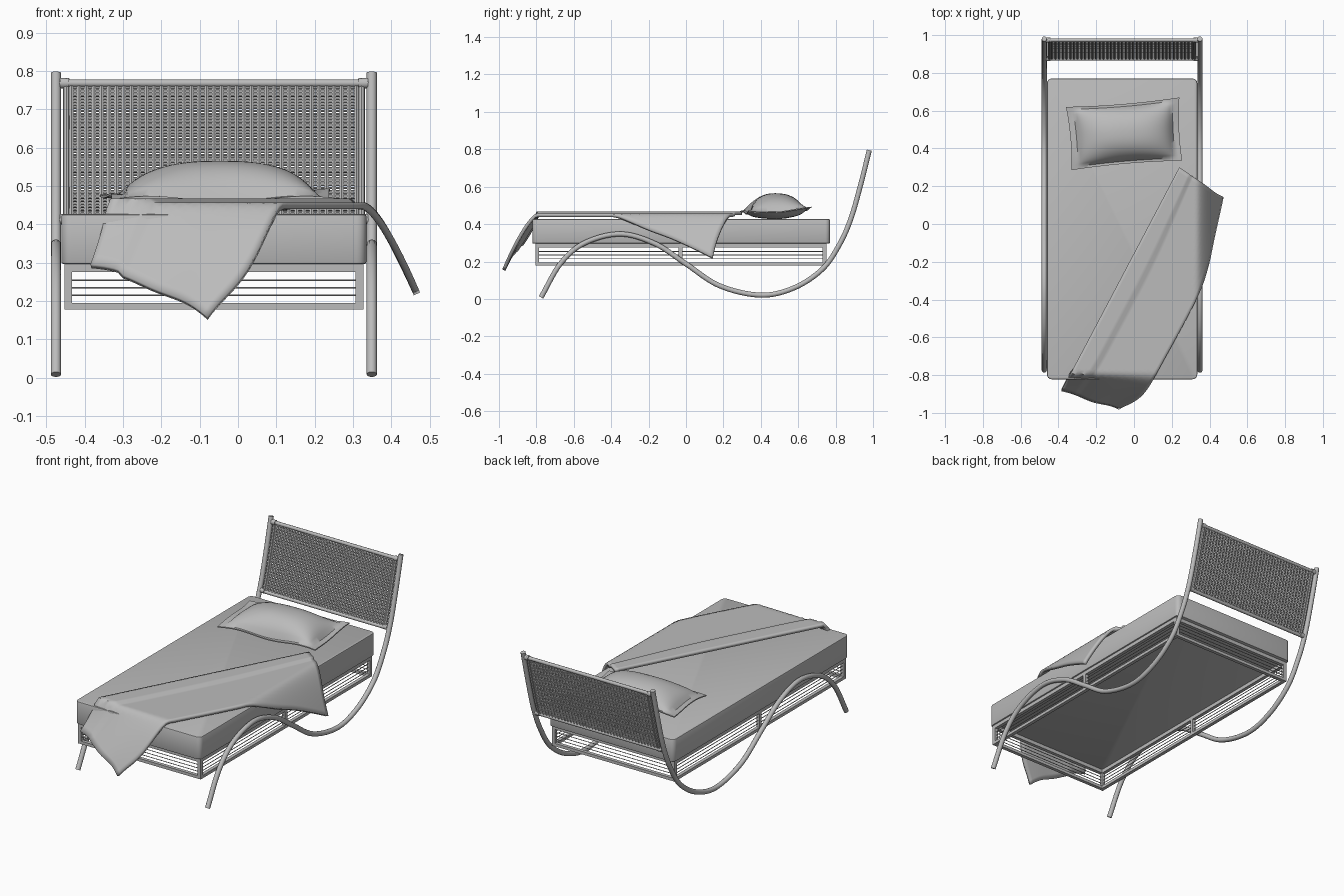
import bpy, bmesh, math
from mathutils import Vector

cube = bpy.data.objects.get("Cube")
if cube:
    bpy.data.objects.remove(cube, do_unlink=True)

grey = bpy.data.materials.new("plain grey")
grey.use_nodes = True
GREY = (0.5, 0.5, 0.5, 1)
grey.diffuse_color = GREY
grey.node_tree.nodes["Principled BSDF"].inputs["Base Color"].default_value = GREY

CX = -0.063           # centre line of the bed
HALF = 0.39           # half width of the base frame
FOOT, HEAD = -0.805, 0.75


def finish(bm, name, angle=40):
    bmesh.ops.recalc_face_normals(bm, faces=bm.faces)
    mesh = bpy.data.meshes.new(name)
    bm.to_mesh(mesh)
    bm.free()
    ob = bpy.data.objects.new(name, mesh)
    bpy.context.collection.objects.link(ob)
    mesh.materials.append(grey)
    bpy.ops.object.select_all(action='DESELECT')
    ob.select_set(True)
    bpy.context.view_layer.objects.active = ob
    bpy.ops.object.shade_smooth_by_angle(angle=math.radians(angle))
    return ob


def add_box(bm, lo, hi):
    lo, hi = Vector(lo), Vector(hi)
    verts = bmesh.ops.create_cube(bm, size=1)["verts"]
    for v in verts:
        v.co = Vector(c * s for c, s in zip(v.co, hi - lo)) + (lo + hi) / 2
    return verts


def add_rod(bm, a, b, radius, sides=8):
    a, b = Vector(a), Vector(b)
    verts = bmesh.ops.create_cone(bm, segments=sides, radius1=radius, radius2=radius,
                                  depth=(b - a).length, cap_ends=True)["verts"]
    turn = (b - a).to_track_quat('Z', 'Y')
    for v in verts:
        v.co = turn @ v.co + (a + b) / 2


def spline_at(points, t):
    """Catmull-Rom point at t from 0 to 1."""
    pts = [Vector(p) for p in points]
    pts = [2 * pts[0] - pts[1]] + pts + [2 * pts[-1] - pts[-2]]
    f = t * (len(points) - 1)
    i = min(int(f), len(points) - 2)
    f -= i
    a, b, c, d = pts[i:i + 4]
    return 0.5 * (2 * b + (c - a) * f + (2 * a - 5 * b + 4 * c - d) * f * f
                  + (3 * b - a - 3 * c + d) * f ** 3)


def add_grid(bm, nu, nv, place):
    """Sheet of quads; place(u, v) gives each point."""
    rows = [[bm.verts.new(place(i / nu, j / nv)) for j in range(nv + 1)] for i in range(nu + 1)]
    for r, s in zip(rows, rows[1:]):
        for j in range(nv):
            bm.faces.new((r[j], r[j + 1], s[j + 1], s[j]))


# Wavy side tubes, running from the front feet up to the headboard
WAVE = [(-0.775, 0.008), (-0.67, 0.19), (-0.54, 0.3), (-0.35, 0.347), (-0.165, 0.295),
        (0, 0.187), (0.18, 0.07), (0.4, 0.02), (0.58, 0.06), (0.73, 0.16),
        (0.82, 0.29), (0.882, 0.43), (0.935, 0.615), (0.98, 0.795)]
for side, name in ((-1, "right_side_tube"), (1, "left_side_tube")):
    bm = bmesh.new()
    x = CX + side * 0.412
    steps, sides = 90, 12
    rings = []
    for i in range(steps + 1):
        t = i / steps
        p = spline_at(WAVE, t)
        d = (spline_at(WAVE, min(t + 0.01, 1)) - spline_at(WAVE, max(t - 0.01, 0))).normalized()
        ring = []
        for k in range(sides):
            a = math.tau * k / sides
            c, s = 0.0135 * math.cos(a), 0.0135 * math.sin(a)
            ring.append(bm.verts.new((x + c, p.x - d.y * s, p.y + d.x * s)))
        rings.append(ring)
    for r, s in zip(rings, rings[1:]):
        for k in range(sides):
            n = (k + 1) % sides
            bm.faces.new((r[k], r[n], s[n], s[k]))
    bm.faces.new(rings[0])
    bm.faces.new(rings[-1])
    finish(bm, name)

# Base frame: top and bottom rails, posts and thin wires
bm = bmesh.new()
W = 0.02
L, R = CX - HALF, CX + HALF
for lo, hi in ((0.178, 0.195), (0.275, 0.296)):
    for x in (L, R - W):
        add_box(bm, (x, FOOT, lo), (x + W, HEAD, hi))
    for y in (FOOT, HEAD - W):
        add_box(bm, (L, y, lo), (R, y + W, hi))
for x in (L, R - W):
    for y in (FOOT, -0.04, HEAD - W):
        add_box(bm, (x, y, 0.18), (x + W, y + W, 0.295))
finish(bm, "base_frame")

bm = bmesh.new()
for z in (0.215, 0.234, 0.254):
    for x in (L + W / 2, R - W / 2):
        add_rod(bm, (x, FOOT, z), (x, HEAD, z), 0.0022, 6)
    for y in (FOOT + W / 2, HEAD - W / 2):
        add_rod(bm, (L, y, z), (R, y, z), 0.0022, 6)
finish(bm, "frame_wires")

# Mattress with rounded upright corners
bm = bmesh.new()
add_box(bm, (CX - 0.398, -0.822, 0.296), (CX + 0.398, 0.77, 0.426))
upright = [e for e in bm.edges if abs(e.verts[0].co.z - e.verts[1].co.z) > 0.1]
bmesh.ops.bevel(bm, geom=upright, offset=0.025, segments=4, affect='EDGES', profile=0.5)
rims = [e for e in bm.edges if abs(e.verts[0].co.z - e.verts[1].co.z) < 0.01]
bmesh.ops.bevel(bm, geom=rims, offset=0.006, segments=2, affect='EDGES', profile=0.5)
finish(bm, "mattress")


# Headboard: rails and a woven panel that follow the lean of the tubes
def lean(x, h, out=0):
    p = spline_at(WAVE[-4:], 0.29 + 0.68 * h)
    return (x, p.x + out, p.y)


bm = bmesh.new()
for h in (0, 0.97):
    add_rod(bm, lean(CX - 0.405, h), lean(CX + 0.405, h), 0.01, 10)
for x in (CX - 0.385, CX + 0.385):
    for a in range(4):
        add_rod(bm, lean(x, a / 4), lean(x, (a + 1) / 4), 0.009, 8)
for x in (CX - 0.39, CX + 0.39):
    for h in (0.01, 0.97):
        add_rod(bm, lean(x - 0.012, h), lean(x + 0.012, h), 0.014, 10)
finish(bm, "headboard_frame")

bm = bmesh.new()
COUNT = 39
for i in range(COUNT):
    x = CX + 0.372 * (2 * i / (COUNT - 1) - 1)
    for a in range(4):
        add_rod(bm, lean(x, a * 0.2425), lean(x, (a + 1) * 0.2425), 0.0062, 6)
finish(bm, "headboard_canes")

bm = bmesh.new()
for i in range(1, 44):
    h = i * 0.97 / 44
    add_rod(bm, lean(CX - 0.38, h), lean(CX + 0.38, h), 0.0032, 6)
finish(bm, "headboard_weave")

# Pillow: puffed middle inside a flat pinched border
CORNERS = [Vector(c) for c in ((-0.36, 0.62), (0.24, 0.67), (0.255, 0.335), (-0.33, 0.285))]


def pillow_point(sign):
    def place(u, v):
        a, b = 2 * u - 1, 2 * v - 1
        pinch = 0.03
        uu = 0.5 + 0.5 * a * (1 - pinch * (1 - b * b))
        vv = 0.5 + 0.5 * b * (1 - 2 * pinch * (1 - a * a))
        low = CORNERS[3].lerp(CORNERS[2], uu)
        p = low.lerp(CORNERS[0].lerp(CORNERS[1], uu), vv)
        ia, ib = min(abs(a) / 0.87, 1), min(abs(b) / 0.9, 1)
        puff = ((1 - ia ** 2.6) * (1 - ib ** 2.2)) ** 0.6
        seam = 0.462 + 0.02 * vv + 0.008 * math.sin(9 * u + 5 * v)
        top = seam + 0.003 + (0.562 - seam) * puff
        bottom = seam - 0.003 - (seam - 0.43) * puff
        return (p.x, p.y, top if sign > 0 else bottom)
    return place


bm = bmesh.new()
for sign in (1, -1):
    add_grid(bm, 36, 24, pillow_point(sign))
edge = [e for e in bm.edges if e.is_boundary]
half = len(edge) // 2
bmesh.ops.bridge_loops(bm, edges=edge)
finish(bm, "pillow", 50)

# Blanket laid slantwise, hanging over the foot and the left side
NEAR = [(-0.08, -0.985), (0.05, -0.9), (0.17, -0.7), (0.33, -0.4), (0.39, -0.24),
        (0.43, -0.06), (0.475, 0.14)]


def blanket_point(u, v):
    inner = Vector((-0.385, -0.885)).lerp(Vector((0.24, 0.3)), u)
    p = inner.lerp(spline_at(NEAR, u), v)
    side = max(p.x - 0.33, 0) / 0.15
    foot = max(-0.8 - p.y, 0) / 0.18
    drop = 0.25 * side ** 1.5 + 0.29 * foot ** (0.7 + 0.7 * v)
    hem = 0.01 if v < 0.28 else 0
    ripple = 0.006 * math.sin(v * 9 + u * 4) * min(side + foot, 1)
    return (p.x, p.y + ripple, 0.457 + hem - drop + ripple)


bm = bmesh.new()
add_grid(bm, 60, 25, blanket_point)
blanket = finish(bm, "blanket", 50)
up = blanket.data.polygons[700].normal.z
thick = blanket.modifiers.new("thickness", 'SOLIDIFY')
thick.thickness = 0.018
thick.offset = -1 if up > 0 else 1
